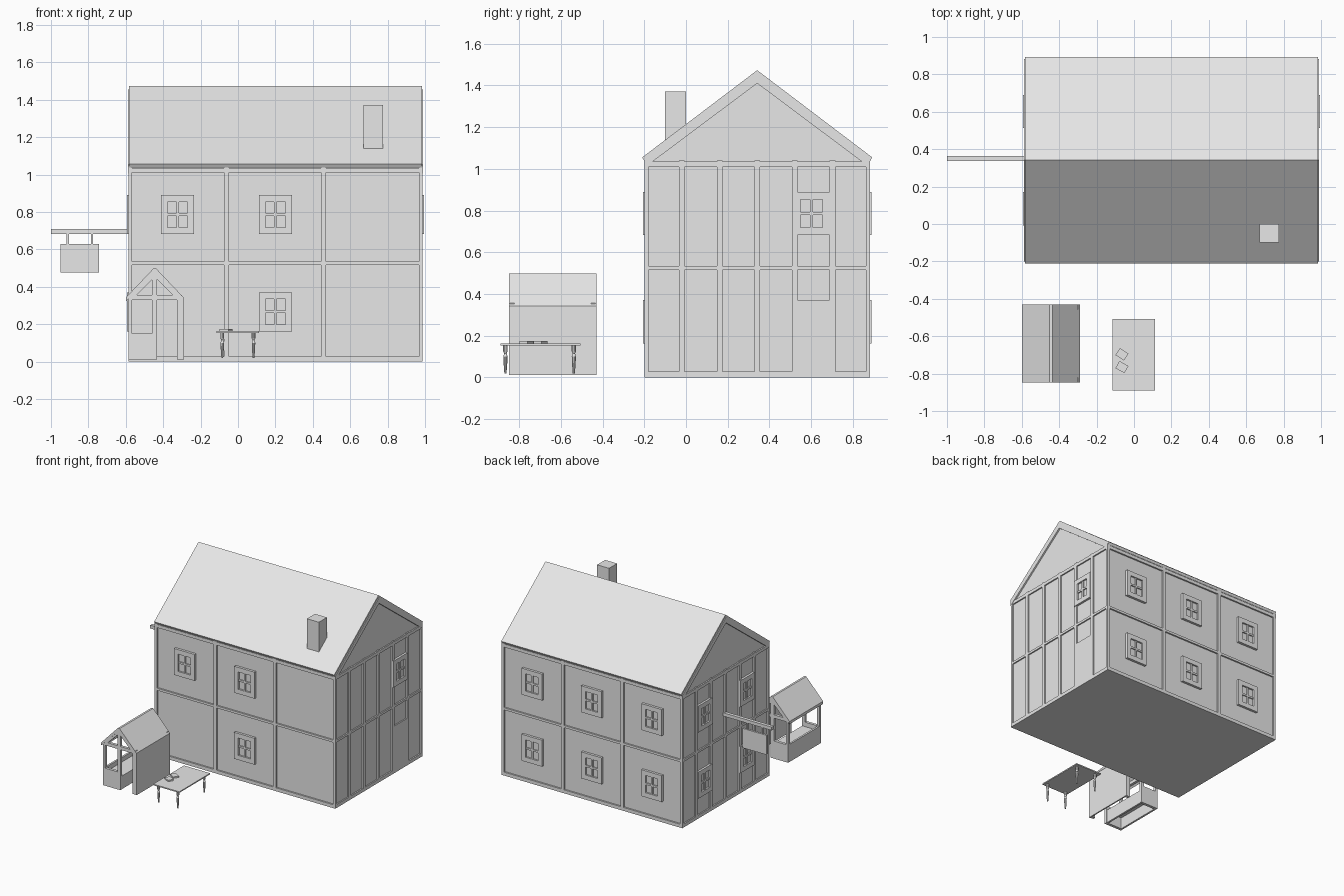
import bpy, bmesh
from math import radians
from mathutils import Matrix, Vector

if "Cube" in bpy.data.objects:
    bpy.data.objects.remove(bpy.data.objects["Cube"], do_unlink=True)

GREY = (0.8, 0.8, 0.8, 1)
grey = bpy.data.materials.new("plain grey")
grey.use_nodes = True
grey.diffuse_color = GREY
for node in grey.node_tree.nodes:
    if node.type == "BSDF_PRINCIPLED":
        node.inputs["Base Color"].default_value = GREY


class Part:
    """Collects simple solids into one named object."""

    def __init__(self, name):
        self.name, self.bm = name, bmesh.new()

    def box(self, x, y, z, turn=0):
        size = Vector((x[1] - x[0], y[1] - y[0], z[1] - z[0]))
        centre = Vector((x[0] + x[1], y[0] + y[1], z[0] + z[1])) / 2
        matrix = (Matrix.Translation(centre) @ Matrix.Rotation(radians(turn), 4, "Z")
                  @ Matrix.Diagonal((*size, 1)))
        bmesh.ops.create_cube(self.bm, size=1, matrix=matrix)
        return self

    def prism(self, profile, axis, start, end):
        """Extrudes a profile of (horizontal, z) points along x or y."""
        def point(h, z, along):
            return (along, h, z) if axis == "x" else (h, along, z)
        verts = [self.bm.verts.new(point(h, z, start)) for h, z in profile]
        face = self.bm.faces.new(verts)
        new = bmesh.ops.extrude_face_region(self.bm, geom=[face])["geom"]
        shift = Vector(point(0, 0, end - start))
        for v in new:
            if isinstance(v, bmesh.types.BMVert):
                v.co += shift
        return self

    def turned(self, x, y, profile):
        for (r0, z0), (r1, z1) in zip(profile, profile[1:]):
            bmesh.ops.create_cone(self.bm, cap_ends=True, segments=10, radius1=r0, radius2=r1,
                                  depth=z1 - z0, matrix=Matrix.Translation((x, y, (z0 + z1) / 2)))
        return self

    def done(self):
        bmesh.ops.recalc_face_normals(self.bm, faces=self.bm.faces)
        mesh = bpy.data.meshes.new(self.name)
        self.bm.to_mesh(mesh)
        self.bm.free()
        mesh.materials.append(grey)
        obj = bpy.data.objects.new(self.name, mesh)
        bpy.context.collection.objects.link(obj)
        return obj


LEFT, RIGHT, FRONT, BACK = -0.586, 0.987, -0.2, 0.883
MID = (FRONT + BACK) / 2
EAVE, RIDGE = 1.055, 1.473


def on_wall(part, side, u, z, d):
    """Box on a wall: u along it, d outward from the timber surface."""
    if side == "front":
        part.box(u, (FRONT - d[1], FRONT - d[0]), z)
    elif side == "back":
        part.box(u, (BACK + d[0], BACK + d[1]), z)
    elif side == "west":
        part.box((LEFT - d[1], LEFT - d[0]), u, z)
    else:
        part.box((RIGHT + d[0], RIGHT + d[1]), u, z)


# House walls, set back behind the timbers
Part("house_walls").prism(
    [(FRONT + 0.012, 0), (BACK - 0.012, 0), (BACK - 0.012, 1.05), (MID, 1.455), (FRONT + 0.012, 1.05)],
    "x", LEFT + 0.01, RIGHT - 0.01).done()

# Roof slab
Part("roof").prism(
    [(FRONT - 0.01, EAVE), (MID, RIDGE), (BACK + 0.01, EAVE), (BACK, 1.037), (MID, 1.445), (FRONT, 1.037)],
    "x", LEFT + 0.003, RIGHT - 0.003).done()

# Timber framing of each wall
POST, DEPTH = 0.0135, (-0.02, 0)
RAILS = [(0, 0.027), (0.516, 0.534), (1.01, 1.035)]
bay = (BACK - FRONT) / 6
walls = {"front": (LEFT, RIGHT, [-0.061, 0.457]),
         "back": (LEFT, RIGHT, [-0.061, 0.457]),
         "west": (FRONT, BACK, [FRONT + bay * i for i in range(1, 6)]),
         "east": (FRONT, BACK, [FRONT + bay * i for i in range(1, 6)])}
for side, (start, end, posts) in walls.items():
    frame = Part(side + "_timbers")
    for z in RAILS:
        on_wall(frame, side, (start, end), z, DEPTH)
    spans = [(start, start + 0.02), (end - 0.02, end)] + [(p - POST, p + POST) for p in posts]
    for span in spans:
        on_wall(frame, side, span, (0, 1.04), DEPTH)
    frame.done()

# Sloping gable boards
for name, x in (("west_gable_boards", LEFT - 0.002), ("east_gable_boards", RIGHT - 0.016)):
    Part(name).prism([(FRONT, 1.045), (MID, 1.455), (BACK, 1.045), (BACK, 1.005),
                      (MID, 1.41), (FRONT, 1.005)], "x", x, x + 0.018).done()


# Windows with a raised surround, cross bars and four panes
def window(name, side, u, z, w=0.089, h=0.104, edge=0.036, bar=0.007):
    part = Part(name)
    proud = (-0.02, 0.007)
    for s in (-1, 1):
        on_wall(part, side, sorted((u + s * w, u + s * (w - edge))), (z - h, z + h), proud)
        on_wall(part, side, (u - w + edge, u + w - edge), sorted((z + s * h, z + s * (h - edge))), proud)
    on_wall(part, side, (u - bar, u + bar), (z - h + edge, z + h - edge), (-0.02, 0.003))
    on_wall(part, side, (u - w + edge, u + w - edge), (z - bar, z + bar), (-0.02, 0.003))
    on_wall(part, side, (u - w + edge, u + w - edge), (z - h + edge, z + h - edge), (-0.02, -0.006))
    part.done()


LOW, HIGH = 0.266, 0.786
BAYS = [-0.323, 0.2, 0.72]
openings = [("front", BAYS[0], HIGH), ("front", BAYS[1], HIGH), ("front", BAYS[1], LOW), ("east", 0.602, HIGH)]
openings += [("back", u, z) for u in BAYS for z in (LOW, HIGH)]
openings += [("west", u, z) for u in (0.602, 0.081) for z in (LOW, HIGH)]
for i, (side, u, z) in enumerate(openings):
    window(f"{side}_window_{i}", side, u, z)

# Side door, flush with the timbers
door = Part("side_door")
on_wall(door, "east", (0.522, 0.703), (0, 0.37), DEPTH)
door.done()

# Chimney
Part("chimney").box((0.67, 0.774), (-0.1, 0), (1.1, 1.372)).done()

# Hanging board on a bracket
Part("sign_beam").box((-1, LEFT + 0.02), (0.337, 0.363), (0.682, 0.708)).done()
hangers = Part("sign_hangers")
for x in (-0.91, -0.78):
    hangers.box((x - 0.006, x + 0.006), (0.344, 0.356), (0.62, 0.69))
hangers.done()
Part("sign_board").box((-0.95, -0.742), (0.342, 0.358), (0.475, 0.628)).done()

# Porch: roof, side wall, end frames, half wall with seat
PX, P0, P1, FLOOR, PLATE = -0.445, -0.848, -0.43, 0.012, 0.33


def chevron(top, half, thick, drop=0.0):
    peak, foot = top - drop, top - drop - half
    return [(PX - half, foot), (PX - 0.008, peak), (PX + 0.008, peak), (PX + half, foot),
            (PX + half, foot - thick), (PX, peak - thick), (PX - half, foot - thick)]


Part("porch_roof").prism(chevron(0.497, 0.155, 0.021), "y", P0, P1).done()
Part("porch_side_wall").box((-0.3, -0.29), (P0, P1), (FLOOR, 0.338)).done()
for name, y in (("porch_front_frame", (P0 + 0.004, P0 + 0.026)), ("porch_back_frame", (P1 - 0.026, P1 - 0.004))):
    frame = Part(name)
    frame.box((-0.585, -0.566), y, (FLOOR, PLATE))
    frame.box((-0.46, -0.433), y, (FLOOR, 0.465))
    frame.box((-0.326, -0.3), y, (FLOOR, PLATE))
    frame.box((-0.585, -0.3), y, (PLATE, 0.356))
    frame.prism(chevron(0.497, 0.14, 0.024, 0.02), "y", *y)
    frame.box((-0.585, -0.433), y, (FLOOR, 0.15))
    frame.done()
Part("porch_wall_plate").box((-0.585, -0.566), (P0 + 0.004, P1 - 0.004), (PLATE, 0.356)).done()
Part("porch_half_wall").box((-0.585, -0.57), (P0 + 0.004, P1 - 0.004), (FLOOR, 0.15)).done()
seat = Part("porch_seat")
seat.box((-0.575, -0.435), (P0 + 0.02, P1 - 0.02), (0.1, 0.115))
seat.box((-0.45, -0.435), (P0 + 0.02, P1 - 0.02), (FLOOR, 0.1))
seat.done()

# Table with turned legs
Part("table_top").box((-0.115, 0.112), (-0.89, -0.507), (0.154, 0.163)).done()
LEG = [(0.005, 0.018), (0.009, 0.07), (0.01, 0.1), (0.006, 0.115), (0.011, 0.125), (0.011, 0.155)]
legs = Part("table_legs")
for x in (-0.084, 0.083):
    for y in (-0.866, -0.538):
        legs.turned(x, y, LEG)
bpy.context.view_layer.objects.active = leg_object = legs.done()
leg_object.select_set(True)
bpy.ops.object.shade_smooth_by_angle()

# Two books lying on the table
for name, y, turn in (("back_book", -0.697, -33), ("front_book", -0.765, -29)):
    Part(name).box((-0.092, -0.037), (y - 0.022, y + 0.022), (0.163, 0.174), turn).done()
